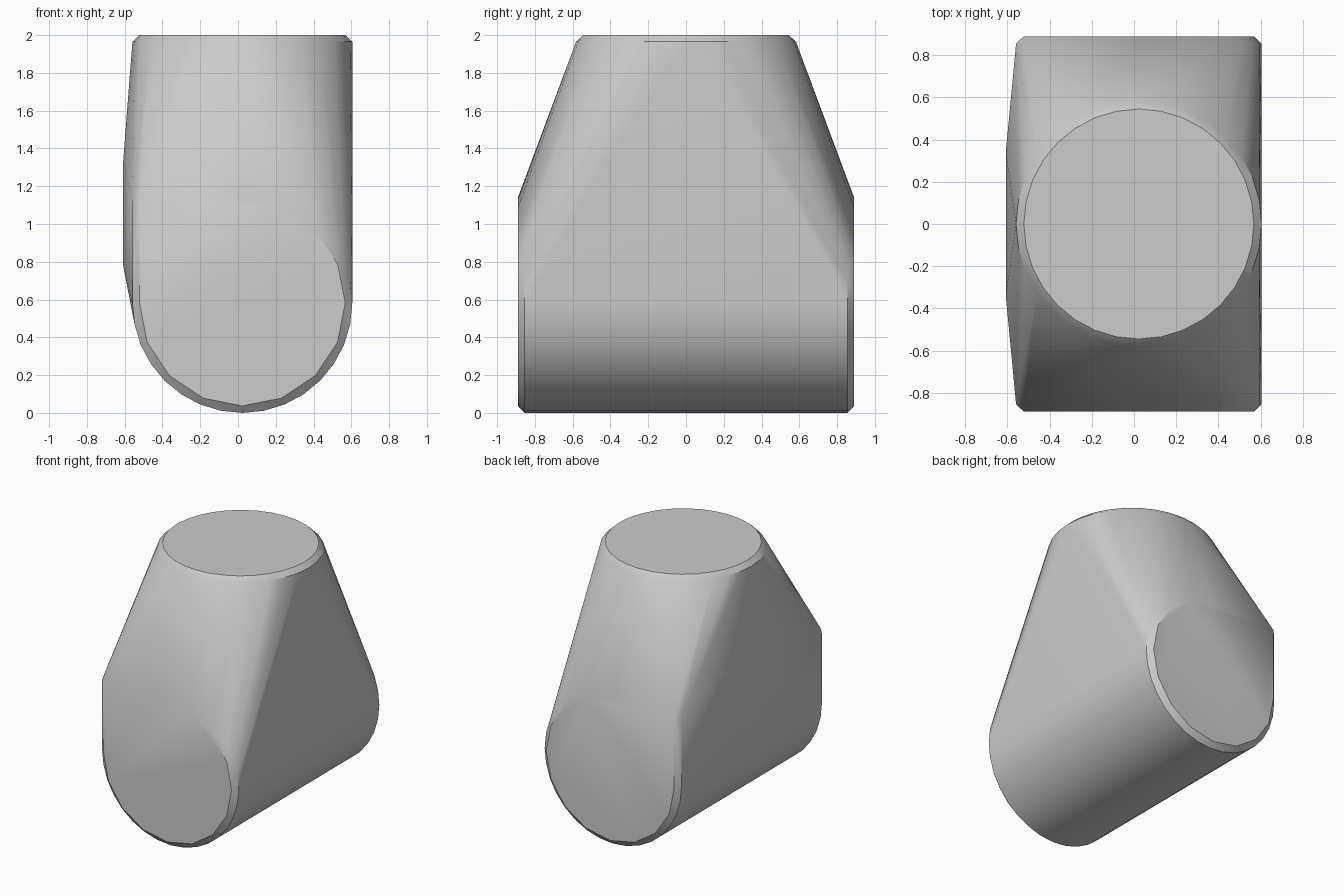
import bpy, bmesh, math

cube = bpy.data.objects.get("Cube")
if cube:
    bpy.data.objects.remove(cube, do_unlink=True)

CX, CZ = 0.023, 0.582      # axis of the horizontal barrel
OUTER, INNER = 0.582, 0.545  # radii before and after the chamfer
END, CHAMFER = 0.89, 0.035

bm = bmesh.new()


def ring(radius, sides, place):
    """Add a circle of points, positioned by place(a, b)."""
    for i in range(sides):
        t = math.tau * i / sides
        bm.verts.new(place(radius * math.cos(t), radius * math.sin(t)))


# Chamfered top of the upright neck
ring(INNER, 32, lambda a, b: (CX + a, b, 2))
ring(OUTER, 32, lambda a, b: (CX + a, b, 2 - CHAMFER))

for side in (-1, 1):
    # Chamfered end of the horizontal barrel
    ring(INNER, 16, lambda a, b: (CX + a, side * END, CZ + b))
    ring(OUTER, 32, lambda a, b: (CX + a, side * (END - CHAMFER), CZ + b))
    # Square shoulder corner
    bm.verts.new((CX - INNER, side * END, 1.14))
    bm.verts.new((CX - OUTER, side * (END - CHAMFER), 1.12))
    # Raised flat pad on the side
    for z in (0.78, 1.33):
        bm.verts.new((-0.608, side * 0.34, z))

# Wrap everything in one convex skin
hull = bmesh.ops.convex_hull(bm, input=bm.verts)
unused = {v for v in hull["geom_interior"] + hull["geom_unused"]
          if isinstance(v, bmesh.types.BMVert)}
bmesh.ops.delete(bm, geom=list(unused), context="VERTS")
bmesh.ops.dissolve_limit(bm, angle_limit=math.radians(0.5),
                         verts=bm.verts, edges=bm.edges)
bmesh.ops.recalc_face_normals(bm, faces=bm.faces)

mesh = bpy.data.meshes.new("hull_body")
bm.to_mesh(mesh)
bm.free()
body = bpy.data.objects.new("hull_body", mesh)
bpy.context.collection.objects.link(body)

# Plain grey finish
grey = bpy.data.materials.new("plain_grey")
grey.use_nodes = True
colour = (0.6, 0.6, 0.6, 1)
grey.diffuse_color = colour
grey.node_tree.nodes["Principled BSDF"].inputs["Base Color"].default_value = colour
mesh.materials.append(grey)

bpy.ops.object.select_all(action="DESELECT")
body.select_set(True)
bpy.context.view_layer.objects.active = body
bpy.ops.object.shade_smooth_by_angle(angle=math.radians(30))
